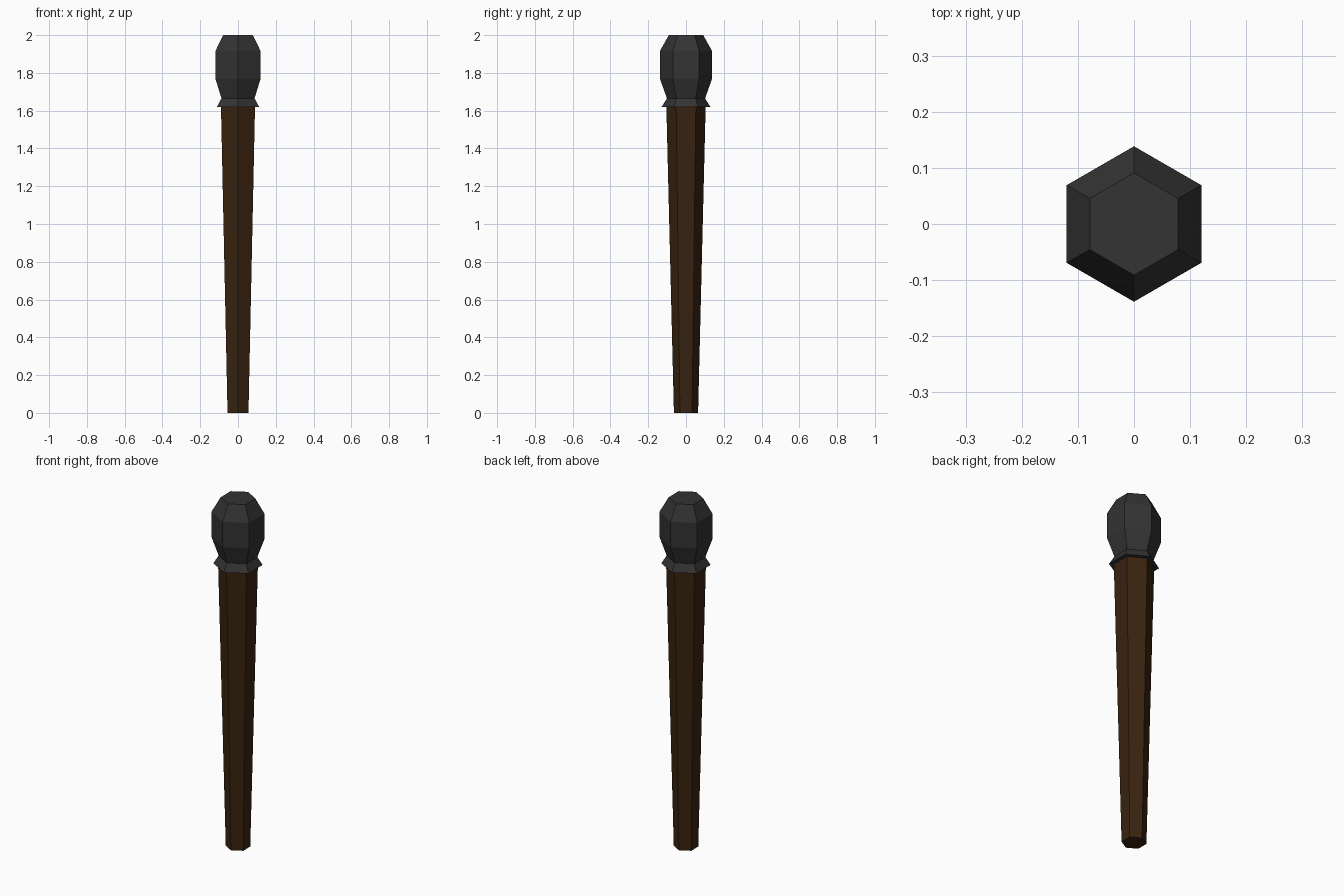
import bpy, bmesh, math

if "Cube" in bpy.data.objects:
    bpy.data.objects.remove(bpy.data.objects["Cube"])


def material(name, rgb):
    m = bpy.data.materials.new(name)
    m.diffuse_color = (*rgb, 1)
    m.use_nodes = True
    m.node_tree.nodes["Principled BSDF"].inputs["Base Color"].default_value = m.diffuse_color
    return m


def hex_loft(name, profile, mat, sides=6):
    """Stack of hexagonal rings (radius, z), capped at both ends."""
    bm = bmesh.new()
    rings = []
    for r, z in profile:
        angles = [math.pi / 2 + i * math.tau / sides for i in range(sides)]
        rings.append([bm.verts.new((r * math.cos(a), r * math.sin(a), z)) for a in angles])
    for lo, hi in zip(rings, rings[1:]):
        for i in range(sides):
            j = (i + 1) % sides
            bm.faces.new((lo[i], lo[j], hi[j], hi[i]))
    bm.faces.new(rings[0][::-1])
    bm.faces.new(rings[-1])
    mesh = bpy.data.meshes.new(name)
    bm.to_mesh(mesh)
    bm.free()
    mesh.materials.append(mat)
    obj = bpy.data.objects.new(name, mesh)
    bpy.context.collection.objects.link(obj)
    return obj


wood = material("dark_wood", (0.04, 0.017, 0.005))
iron = material("dark_iron", (0.033, 0.033, 0.033))

# Tapered wooden handle
hex_loft("handle", [(0.064, 0), (0.104, 1.62)], wood)

# Head with flared collar, waist, bulge and chamfered top
hex_loft("head", [(0.129, 1.62), (0.101, 1.665), (0.1385, 1.77),
                  (0.1385, 1.915), (0.091, 2.0)], iron)
